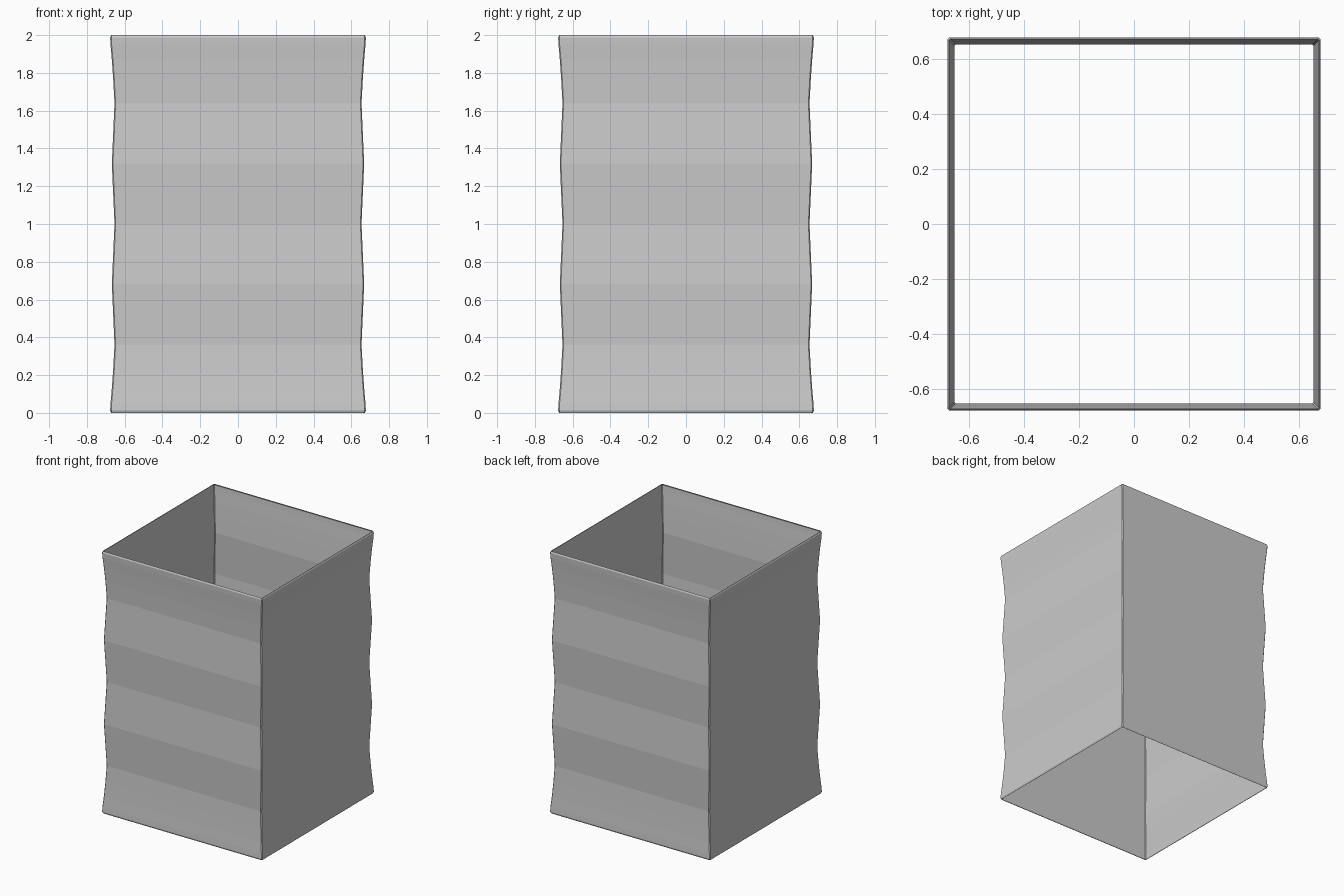
import bpy, bmesh

if "Cube" in bpy.data.objects:
    bpy.data.objects.remove(bpy.data.objects["Cube"])

# Half-width of the wall at each height, lower half (mirrored about z = 1)
lower = [(0.672, 0.0), (0.677, 0.012), (0.675, 0.05), (0.668, 0.13),
         (0.661, 0.23), (0.654, 0.36), (0.661, 0.52), (0.668, 0.68),
         (0.661, 0.84), (0.654, 1.0)]
profile = lower + [(w, 2.0 - z) for w, z in reversed(lower[:-1])]
CORNER = 0.006  # small softened corner


def square_ring(w):
    """Square outline with tiny chamfered corners."""
    a = w - CORNER
    return [(w, -a), (w, a), (a, w), (-a, w),
            (-w, a), (-w, -a), (-a, -w), (a, -w)]


# Open-ended rippled square sleeve
bm = bmesh.new()
rings = [[bm.verts.new((x, y, z)) for x, y in square_ring(w)] for w, z in profile]
for low, high in zip(rings, rings[1:]):
    n = len(low)
    for i in range(n):
        j = (i + 1) % n
        bm.faces.new((low[i], low[j], high[j], high[i]))
bmesh.ops.recalc_face_normals(bm, faces=bm.faces)
mesh = bpy.data.meshes.new("rippled_sleeve")
bm.to_mesh(mesh)
bm.free()
sleeve = bpy.data.objects.new("rippled_sleeve", mesh)
bpy.context.collection.objects.link(sleeve)

# Very thin wall
solid = sleeve.modifiers.new("wall_thickness", "SOLIDIFY")
solid.thickness = 0.003
solid.offset = -1.0
